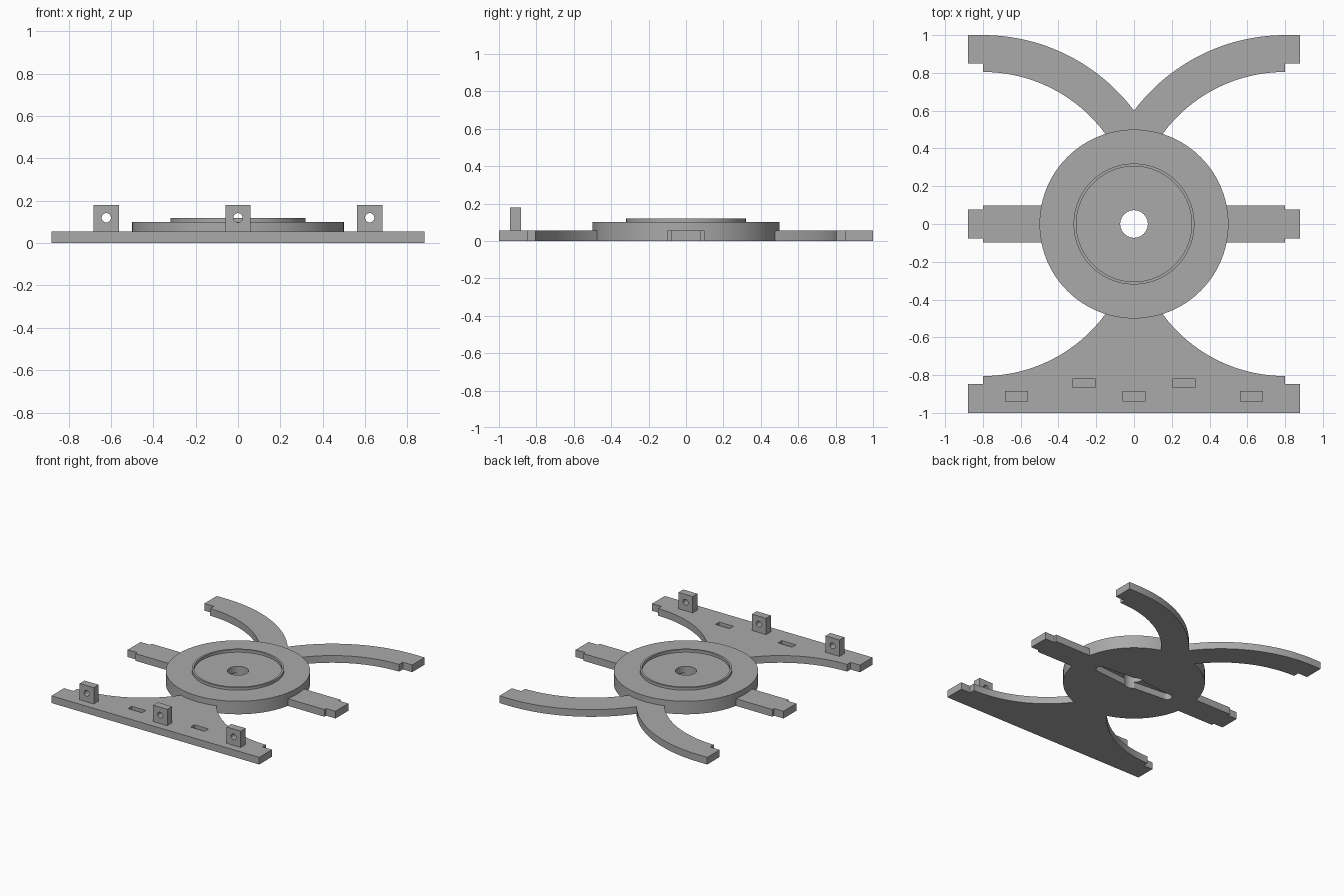
import bpy, bmesh
from math import sin, cos, pi, radians

cube = bpy.data.objects.get("Cube")
if cube:
    bpy.data.objects.remove(cube, do_unlink=True)

grey = bpy.data.materials.new("plain grey")
grey.use_nodes = True
COLOUR = (0.4, 0.4, 0.4, 1)
grey.diffuse_color = COLOUR
grey.node_tree.nodes["Principled BSDF"].inputs["Base Color"].default_value = COLOUR

T = 0.055       # plate thickness
R_IN = 0.805    # inner radius of the curved arms
X_ARC = 0.8     # arc centre distance from the middle
X_TIP = 0.88


def finish(name, bm):
    bmesh.ops.recalc_face_normals(bm, faces=bm.faces)
    mesh = bpy.data.meshes.new(name)
    bm.to_mesh(mesh)
    bm.free()
    mesh.materials.append(grey)
    obj = bpy.data.objects.new(name, mesh)
    bpy.context.collection.objects.link(obj)
    return obj


def extrude(name, outline, z0, z1):
    bm = bmesh.new()
    face = bm.faces.new([bm.verts.new((x, y, z0)) for x, y in outline])
    new = bmesh.ops.extrude_face_region(bm, geom=[face])["geom"]
    top = [v for v in new if isinstance(v, bmesh.types.BMVert)]
    bmesh.ops.translate(bm, verts=top, vec=(0, 0, z1 - z0))
    return finish(name, bm)


def box(name, x, y, z0, z1, w, d):
    corners = [(x + sx * w / 2, y + sy * d / 2)
               for sx, sy in ((-1, -1), (1, -1), (1, 1), (-1, 1))]
    return extrude(name, corners, z0, z1)


def lathe(name, profile, steps):
    bm = bmesh.new()
    rings = [[bm.verts.new((r * cos(2 * pi * i / steps), r * sin(2 * pi * i / steps), z))
              for r, z in profile] for i in range(steps)]
    n = len(profile)
    for i in range(steps):
        a, b = rings[i], rings[(i + 1) % steps]
        for j in range(n):
            k = (j + 1) % n
            bm.faces.new((a[j], b[j], b[k], a[k]))
    return finish(name, bm)


def cut(obj, cutter):
    mod = obj.modifiers.new("cut", 'BOOLEAN')
    mod.operation, mod.solver, mod.object = 'DIFFERENCE', 'EXACT', cutter
    bpy.context.view_layer.objects.active = obj
    bpy.ops.object.modifier_apply(modifier=mod.name)
    bpy.data.objects.remove(cutter, do_unlink=True)


def smooth(obj):
    bpy.ops.object.select_all(action='DESELECT')
    obj.select_set(True)
    bpy.context.view_layer.objects.active = obj
    bpy.ops.object.shade_smooth_by_angle(angle=radians(30))


def arc(radius, end, steps=24):
    # Arc on the left side, running from the tip towards the middle
    return [(-X_ARC + radius * sin(end * i / steps), radius * cos(end * i / steps))
            for i in range(steps + 1)]


def mirrored(half):
    return half + [(-x, y) for x, y in reversed(half) if abs(x) > 1e-5]


# Round hub with raised ring and centre hole
hub = lathe("hub", [(0.073, 0), (0.5, 0), (0.5, 0.1), (0.32, 0.1), (0.32, 0.12),
                    (0.305, 0.12), (0.305, 0.1), (0.073, 0.1)], 96)

# Tapered slot with round ends in the underside of the hub
end_cap = [(0.305 + 0.035 * cos(a), 0.035 * sin(a))
           for a in (-pi / 2 + pi * i / 10 for i in range(11))]
slot = [(0, -0.06)] + end_cap + [(0, 0.06)] + [(-x, -y) for x, y in end_cap]
cut(hub, extrude("slot_cutter", slot, -0.05, 0.05))
smooth(hub)

# Curved rear arms, joined at the middle
inner = arc(R_IN, radians(54.5))
outer = arc(1.0, math_end := radians(53.13))
outer[-1] = (0, 0.6)
tip = [(-X_ARC, 0.85), (-X_TIP, 0.85), (-X_TIP, 1.0)]
left = list(reversed(inner)) + tip + outer
smooth(extrude("rear_arms", mirrored(left), 0, T))

# Front plate with concave shoulders and stepped tips
shoulder = [(x, -y) for x, y in reversed(inner)]
front = mirrored(shoulder + [(-X_ARC, -0.847), (-X_TIP, -0.847), (-X_TIP, -1.0)])
plate = extrude("front_plate", front, 0, T)
for x in (-0.265, 0.265):
    cut(plate, box("pocket_cutter", x, -0.843, 0.03, 0.1, 0.12, 0.046))
smooth(plate)

# Straight side arms with narrower tips
for side, s in (("left", 1), ("right", -1)):
    half = [(0.46, 0.098), (0.8, 0.098), (0.8, 0.078), (X_TIP, 0.078)]
    outline = half + [(x, -y) for x, y in reversed(half)]
    extrude(side + "_side_arm", [(s * x, y) for x, y in outline], 0, T)

# Upright lugs with a round hole
for label, x in (("right", -0.622), ("middle", 0), ("left", 0.622)):
    lug = box(label + "_lug", x, -0.912, T, 0.18, 0.12, 0.058)
    bpy.ops.mesh.primitive_cylinder_add(vertices=24, radius=0.022, depth=0.2,
                                        location=(x, -0.912, 0.12),
                                        rotation=(pi / 2, 0, 0))
    cut(lug, bpy.context.object)
    smooth(lug)
